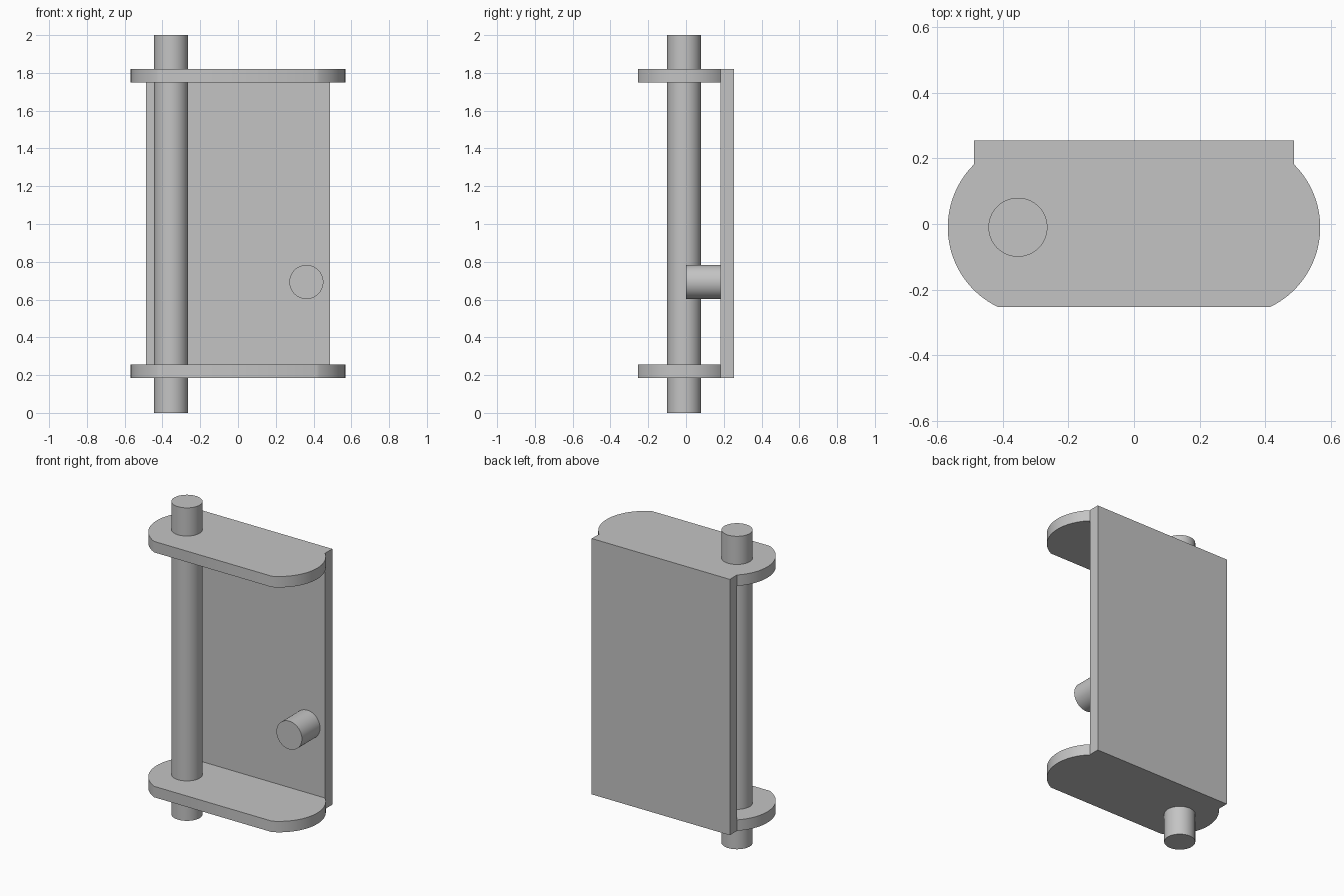
import bpy, bmesh
from math import cos, sin, asin, radians, pi
from mathutils import Matrix, Vector

default = bpy.data.objects.get("Cube")
if default:
    bpy.data.objects.remove(default, do_unlink=True)

grey = bpy.data.materials.new("plain grey")
grey.use_nodes = True
color = (0.55, 0.55, 0.55, 1)
grey.diffuse_color = color
grey.node_tree.nodes["Principled BSDF"].inputs["Base Color"].default_value = color

BOTTOM, TOP, THICK = 0.185, 1.82, 0.07
FRONT, PLATE_Y, BACK = -0.253, 0.183, 0.255
HALF_W = 0.488


def finish(name, bm):
    bmesh.ops.recalc_face_normals(bm, faces=bm.faces[:])
    mesh = bpy.data.meshes.new(name)
    bm.to_mesh(mesh)
    bm.free()
    mesh.materials.append(grey)
    obj = bpy.data.objects.new(name, mesh)
    bpy.context.collection.objects.link(obj)
    bpy.ops.object.select_all(action='DESELECT')
    obj.select_set(True)
    bpy.context.view_layer.objects.active = obj
    bpy.ops.object.shade_smooth_by_angle(angle=radians(30))
    return obj


def prism(name, outline, z0, z1):
    bm = bmesh.new()
    face = bm.faces.new([bm.verts.new((x, y, z0)) for x, y in outline])
    result = bmesh.ops.extrude_face_region(bm, geom=[face])
    top = [v for v in result["geom"] if isinstance(v, bmesh.types.BMVert)]
    bmesh.ops.translate(bm, vec=(0, 0, z1 - z0), verts=top)
    return finish(name, bm)


def cylinder(name, start, end, radius):
    a, b = Vector(start), Vector(end)
    turn = (b - a).to_track_quat('Z', 'Y').to_matrix().to_4x4()
    bm = bmesh.new()
    bmesh.ops.create_cone(bm, cap_ends=True, segments=64, radius1=radius,
                          radius2=radius, depth=(b - a).length,
                          matrix=Matrix.Translation((a + b) / 2) @ turn)
    return finish(name, bm)


# Flange outline: rounded ends, cut flat at the front and at the plate
cx, cy, r, steps = 0.298, -0.01, 0.27, 32
a0, a1 = asin((FRONT - cy) / r), asin((PLATE_Y - cy) / r)
arc = [(cx + r * cos(a), cy + r * sin(a))
       for a in (a0 + (a1 - a0) * i / steps for i in range(steps + 1))]
outline = arc + [(-x, y) for x, y in reversed(arc)]

prism("bottom_flange", outline, BOTTOM, BOTTOM + THICK)
prism("top_flange", outline, TOP - THICK, TOP)

# Back plate
prism("back_plate", [(-HALF_W, PLATE_Y), (HALF_W, PLATE_Y),
                     (HALF_W, BACK), (-HALF_W, BACK)], BOTTOM, TOP)

# Pivot rod through both flanges, and the peg on the plate
cylinder("pivot_rod", (-0.354, -0.01, 0), (-0.354, -0.01, 2), 0.09)
cylinder("peg", (0.362, 0, 0.693), (0.362, PLATE_Y, 0.693), 0.09)
